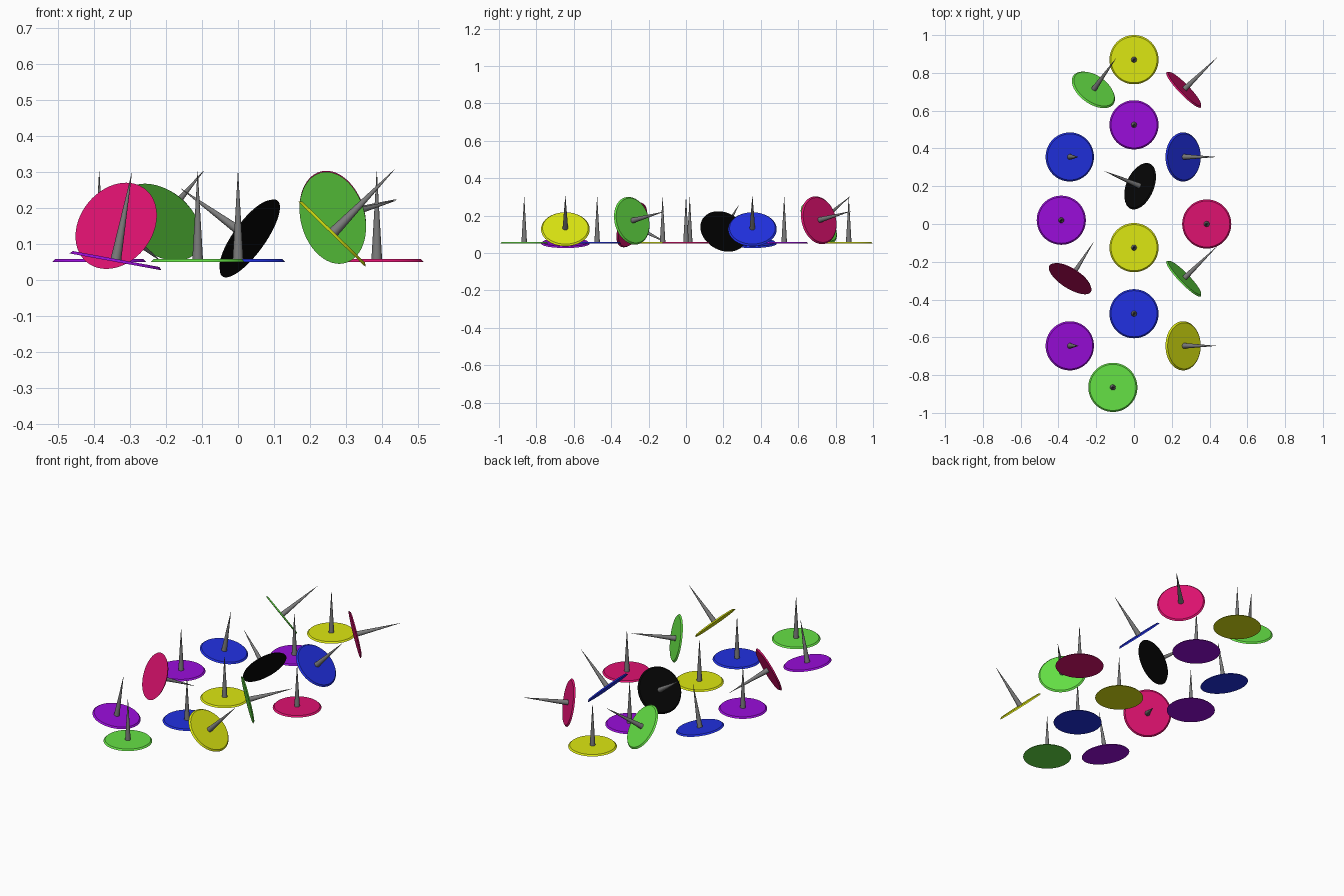
import bpy, bmesh, math
from mathutils import Vector

if "Cube" in bpy.data.objects:
    bpy.data.objects.remove(bpy.data.objects["Cube"], do_unlink=True)


def material(name, rgb):
    m = bpy.data.materials.new(name)
    m.use_nodes = True
    m.diffuse_color = (*rgb, 1)
    m.node_tree.nodes["Principled BSDF"].inputs["Base Color"].default_value = (*rgb, 1)
    return m


MATS = {
    "yellow": material("yellow", (0.72, 0.80, 0.006)),
    "green": material("green", (0.13, 0.75, 0.06)),
    "crimson": material("crimson", (0.73, 0.006, 0.16)),
    "purple": material("purple", (0.32, 0.004, 0.70)),
    "blue": material("blue", (0.015, 0.03, 0.75)),
    "black": material("black", (0.002, 0.002, 0.002)),
}
STEEL = material("steel grey", (0.20, 0.20, 0.20))

RADIUS, THICK, LENGTH = 0.13, 0.008, 0.25


def cone(bm, r1, r2, z1, z2, sides, index):
    """Add a capped cone between two heights with one material slot."""
    made = bmesh.ops.create_cone(bm, cap_ends=True, segments=sides,
                                 radius1=r1, radius2=r2, depth=z2 - z1)
    bmesh.ops.translate(bm, verts=made["verts"], vec=(0, 0, (z1 + z2) / 2))
    for f in {f for v in made["verts"] for f in v.link_faces}:
        f.material_index = index


def tack_mesh(colour):
    bm = bmesh.new()
    # Flat head with a sloped rim
    cone(bm, RADIUS, RADIUS - 0.008, 0, THICK, 64, 0)
    # Tapered pin
    cone(bm, 0.015, 0.0005, THICK * 0.5, LENGTH, 24, 1)
    mesh = bpy.data.meshes.new(colour + "_tack")
    bm.to_mesh(mesh)
    bm.free()
    mesh.materials.append(MATS[colour])
    mesh.materials.append(STEEL)
    return mesh


# Directions in which the pins point
UP = (0, 0, 1)
LEAN = (0.18, 0, 0.98)
SLANT = (0.70, 0, 0.72)
SIDE = (0.69, 0.67, 0.19)
BACK = (0.48, 0.67, 0.57)
DOWN = (0.48, 0.75, -0.38)
ACROSS = (-0.76, 0.32, 0.55)

# Colour, head centre, pin direction
TACKS = [
    ("yellow", (0, 0.87, 0.05), UP),
    ("green", (-0.215, 0.71, 0.16), BACK),
    ("crimson", (0.263, 0.71, 0.175), SIDE),
    ("purple", (0, 0.525, 0.05), UP),
    ("blue", (-0.34, 0.355, 0.05), LEAN),
    ("blue", (0.26, 0.355, 0.127), SLANT),
    ("black", (0.033, 0.2, 0.115), ACROSS),
    ("purple", (-0.385, 0.02, 0.05), UP),
    ("crimson", (0.385, 0, 0.05), UP),
    ("yellow", (0, -0.125, 0.05), UP),
    ("crimson", (-0.338, -0.29, 0.15), DOWN),
    ("green", (0.263, -0.29, 0.172), SIDE),
    ("blue", (0, -0.475, 0.05), UP),
    ("purple", (-0.34, -0.645, 0.05), LEAN),
    ("yellow", (0.26, -0.645, 0.127), SLANT),
    ("green", (-0.112, -0.865, 0.05), UP),
]

meshes = {c: tack_mesh(c) for c in MATS}
objects = []
for colour, centre, axis in TACKS:
    ob = bpy.data.objects.new(colour + "_tack", meshes[colour].copy())
    bpy.context.collection.objects.link(ob)
    ob.location = centre
    ob.rotation_euler = Vector(axis).to_track_quat("Z", "Y").to_euler()
    objects.append(ob)

# Smooth the round sides and keep the edges crisp
bpy.ops.object.select_all(action="DESELECT")
for ob in objects:
    ob.select_set(True)
bpy.context.view_layer.objects.active = objects[0]
bpy.ops.object.shade_smooth_by_angle(angle=math.radians(30))
